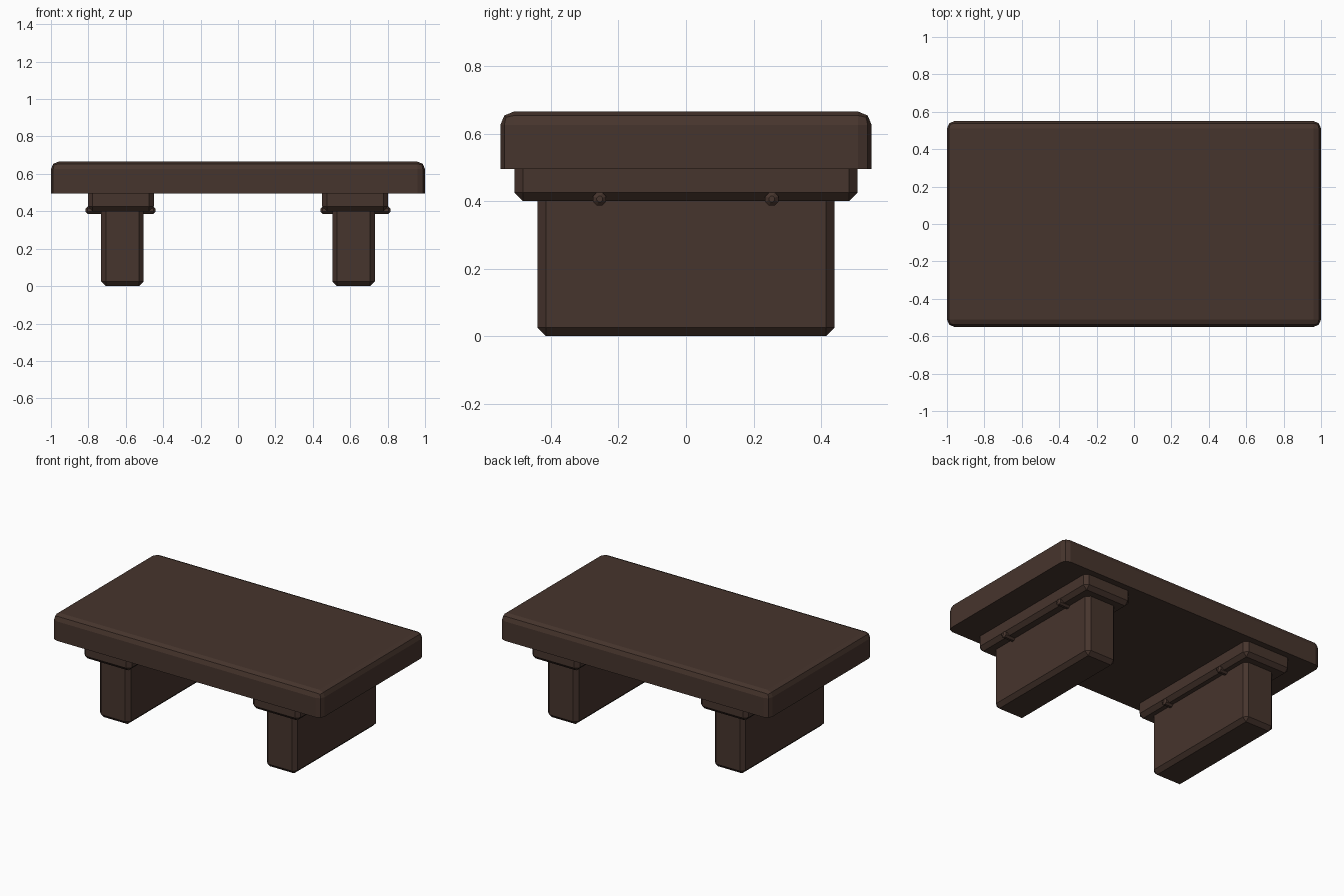
import bpy, bmesh, math
from mathutils import Matrix, Vector

if "Cube" in bpy.data.objects:
    bpy.data.objects.remove(bpy.data.objects["Cube"])

wood = bpy.data.materials.new("dark brown wood")
wood.diffuse_color = (0.062, 0.035, 0.026, 1)
wood.use_nodes = True
wood.node_tree.nodes["Principled BSDF"].inputs["Base Color"].default_value = wood.diffuse_color


def finish(name, bm):
    me = bpy.data.meshes.new(name)
    bm.to_mesh(me)
    bm.free()
    me.materials.append(wood)
    ob = bpy.data.objects.new(name, me)
    bpy.context.collection.objects.link(ob)
    return ob


def slab(name, lo, hi, bevel, segments, sharp_z):
    """Box with bevelled edges, leaving the face at height sharp_z crisp."""
    lo, hi = Vector(lo), Vector(hi)
    bm = bmesh.new()
    bmesh.ops.create_cube(bm, size=1, matrix=Matrix.Translation((lo + hi) / 2)
                          @ Matrix.Diagonal((*(hi - lo), 1)))
    edges = [e for e in bm.edges
             if not all(abs(v.co.z - sharp_z) < 1e-4 for v in e.verts)]
    bmesh.ops.bevel(bm, geom=edges, offset=bevel, segments=segments,
                    profile=0.5, affect='EDGES')
    return finish(name, bm)


# Table top, rounded at the top and upright corners
slab("table_top", (-1, -0.55, 0.495), (1, 0.55, 0.665), 0.04, 2, 0.495)

for side, s in (("left", -1), ("right", 1)):
    # Wide slab leg
    slab(side + "_leg", (s * 0.618 - 0.114, -0.44, 0), (s * 0.618 + 0.114, 0.44, 0.41),
         0.025, 1, 0.41)
    # Support rail between leg and top
    slab(side + "_rail", (s * 0.626 - 0.176, -0.508, 0.4), (s * 0.626 + 0.176, 0.508, 0.497),
         0.025, 1, 0.497)
    # Chamfered pegs through the rail
    for label, y in (("front", -0.256), ("back", 0.254)):
        bm = bmesh.new()
        bmesh.ops.create_cone(bm, cap_ends=True, segments=8, radius1=0.021, radius2=0.021,
                              depth=0.374,
                              matrix=Matrix.Translation((s * 0.628, y, 0.406))
                              @ Matrix.Rotation(math.pi / 2, 4, 'Y')
                              @ Matrix.Rotation(math.pi / 8, 4, 'Z'))
        rims = [e for e in bm.edges if abs(e.verts[0].co.x - e.verts[1].co.x) < 1e-4]
        bmesh.ops.bevel(bm, geom=rims, offset=0.011, segments=1, affect='EDGES')
        finish(f"{side}_{label}_peg", bm)
